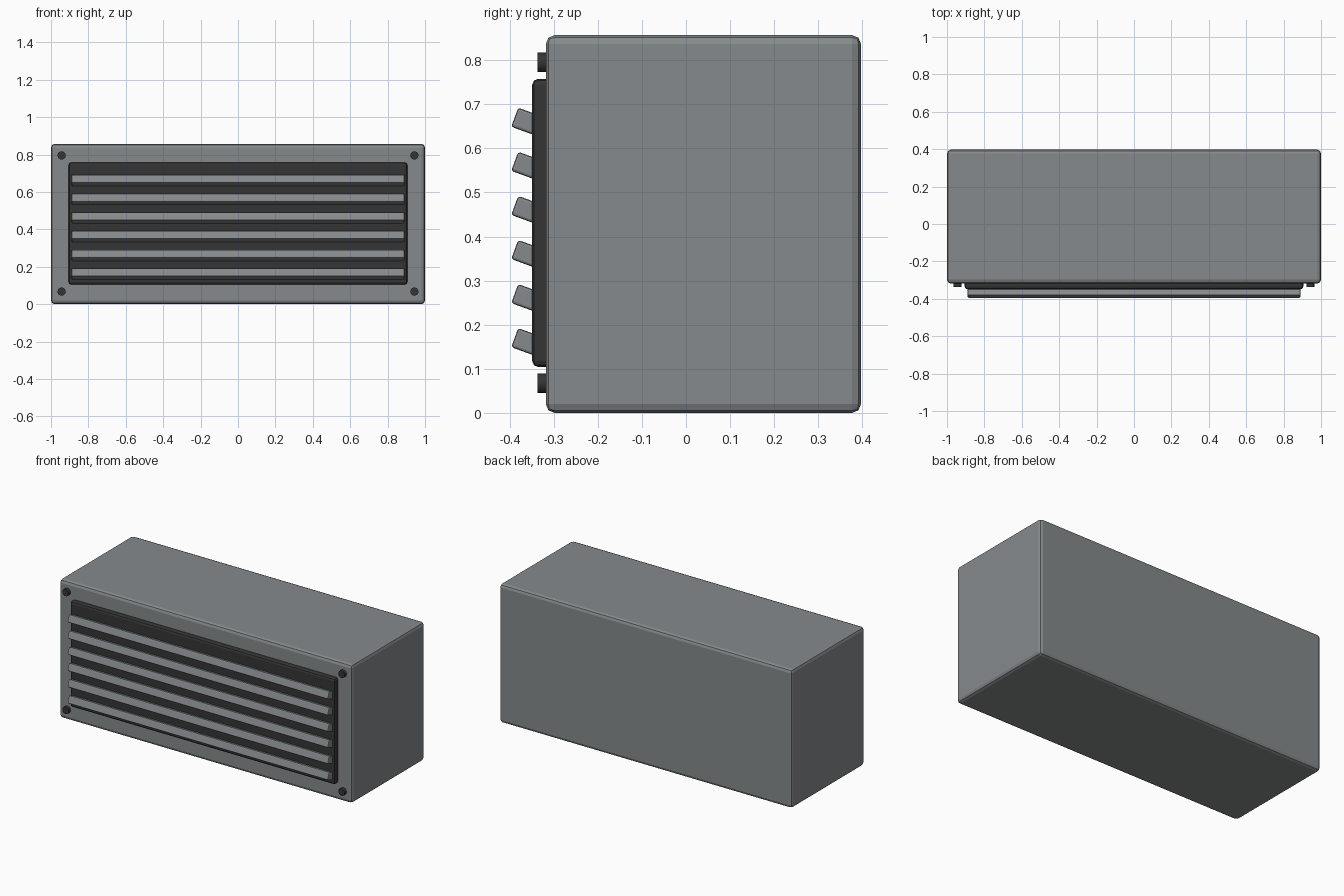
import bpy
import math

if "Cube" in bpy.data.objects:
    bpy.data.objects.remove(bpy.data.objects["Cube"])


def material(name, rgb):
    m = bpy.data.materials.new(name)
    m.diffuse_color = (*rgb, 1.0)
    m.use_nodes = True
    m.node_tree.nodes["Principled BSDF"].inputs["Base Color"].default_value = m.diffuse_color
    return m


STEEL = material("grey_steel", (0.235, 0.255, 0.262))
DARK = material("dark_recess", (0.035, 0.035, 0.036))


def box(name, centre, size, mat, bevel, segments=2, tilt=0.0):
    """Bevelled box, optionally tilted about the x axis."""
    bpy.ops.mesh.primitive_cube_add(size=1, location=centre)
    ob = bpy.context.object
    ob.name = name
    ob.scale = size
    bpy.ops.object.transform_apply(location=False, rotation=False, scale=True)
    ob.rotation_euler.x = tilt
    ob.data.materials.append(mat)
    mod = ob.modifiers.new("edge_bevel", "BEVEL")
    mod.width = bevel
    mod.segments = segments
    return ob


# Main housing
box("housing", (0, 0.0395, 0.4285), (2.0, 0.715, 0.857), STEEL, 0.02)

# Dark grille panel standing slightly proud of the front
box("grille_panel", (0, -0.319, 0.431), (1.81, 0.06, 0.654), DARK, 0.014)

# Tilted louvre slats
for i in range(6):
    box(f"louvre_slat_{i + 1}", (0, -0.351, 0.157 + 0.1 * i),
        (1.78, 0.08, 0.046), STEEL, 0.006, 2, math.radians(-20))

# Corner screws
for x in (-0.943, 0.943):
    for z in (0.067, 0.795):
        bpy.ops.mesh.primitive_cylinder_add(
            vertices=16, radius=0.022, depth=0.022,
            location=(x, -0.326, z), rotation=(math.pi / 2, 0, 0))
        screw = bpy.context.object
        screw.name = "corner_screw"
        screw.data.materials.append(DARK)
        bpy.ops.object.shade_smooth_by_angle(angle=math.radians(30))
